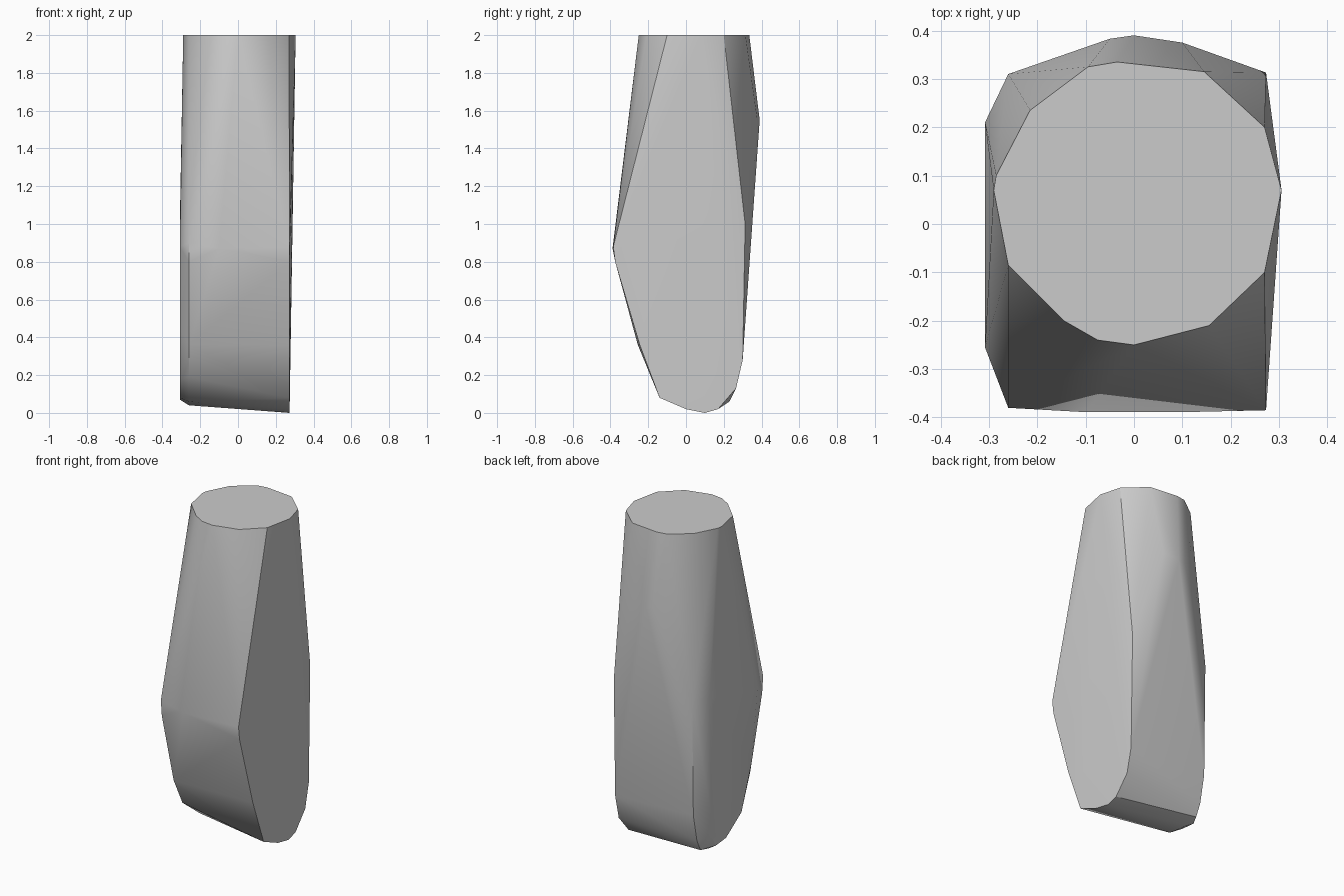
import bpy
import bmesh
import math

old_cube = bpy.data.objects.get("Cube")
if old_cube:
    bpy.data.objects.remove(old_cube, do_unlink=True)

# Single plain grey material
grey = bpy.data.materials.new("plain grey")
grey.use_nodes = True
grey.diffuse_color = (0.6, 0.6, 0.6, 1)
grey.node_tree.nodes["Principled BSDF"].inputs["Base Color"].default_value = grey.diffuse_color


def side_outline(x, outline):
    """Place a (y, z) outline on the side plane at x."""
    return [(x, y, z) for y, z in outline]


# Round flat top, as (x, y)
top_rim = [(-.29, .07), (-.285, .1), (-.215, .235), (-.095, .325), (-.035, .335),
           (.145, .315), (.27, .2), (.305, .07), (.27, -.1), (.155, -.21),
           (0, -.25), (-.075, -.24), (-.145, -.2), (-.26, -.085)]
# Left cheek: pointed ridge in front, rounded foot
left_cheek = [(-.385, .88), (-.375, .8), (-.245, .36), (-.14, .08), (0, .02), (.1, 0),
              (.17, .02), (.265, .13), (.3, .28), (.313, 1)]
# Right cheek has a chamfered border, so it needs a rim and a smaller face
right_rim = [(-.38, .9), (-.37, .8), (-.255, .36), (-.17, .19), (0, .06), (.15, .04),
             (.23, .06), (.265, .13), (.3, .3), (.31, 1)]
right_face = [(-.255, .88), (-.2, .45), (-.1, .18), (.05, .08), (.15, .07),
              (.19, .14), (.21, .35), (.21, 1)]
# Bulge across the back
back_bulge = [(-.05, .383, 1.55), (0, .39, 1.55), (.1, .375, 1.57)]
# Slight bow of the front ridge
front_ridge = [(-.1, -.389, .87), (.1, -.389, .87)]

points = [(x, y, 2) for x, y in top_rim]
points += side_outline(.273, left_cheek)
points += side_outline(-.26, right_rim)
points += side_outline(-.308, right_face)
points += back_bulge + front_ridge

# Skin the outlines with one tight convex shell
bm = bmesh.new()
for point in points:
    bm.verts.new(point)
hull = bmesh.ops.convex_hull(bm, input=bm.verts)
loose = [v for v in bm.verts if not v.link_faces]
bmesh.ops.delete(bm, geom=loose, context='VERTS')
bmesh.ops.dissolve_limit(bm, angle_limit=math.radians(1), verts=bm.verts, edges=bm.edges)
bmesh.ops.recalc_face_normals(bm, faces=bm.faces)
mesh = bpy.data.meshes.new("tapered_block")
bm.to_mesh(mesh)
bm.free()
mesh.materials.append(grey)
block = bpy.data.objects.new("tapered_block", mesh)
bpy.context.collection.objects.link(block)

# Soft shading with crisp rims
bpy.ops.object.select_all(action='DESELECT')
block.select_set(True)
bpy.context.view_layer.objects.active = block
bpy.ops.object.shade_smooth_by_angle(angle=math.radians(30))
